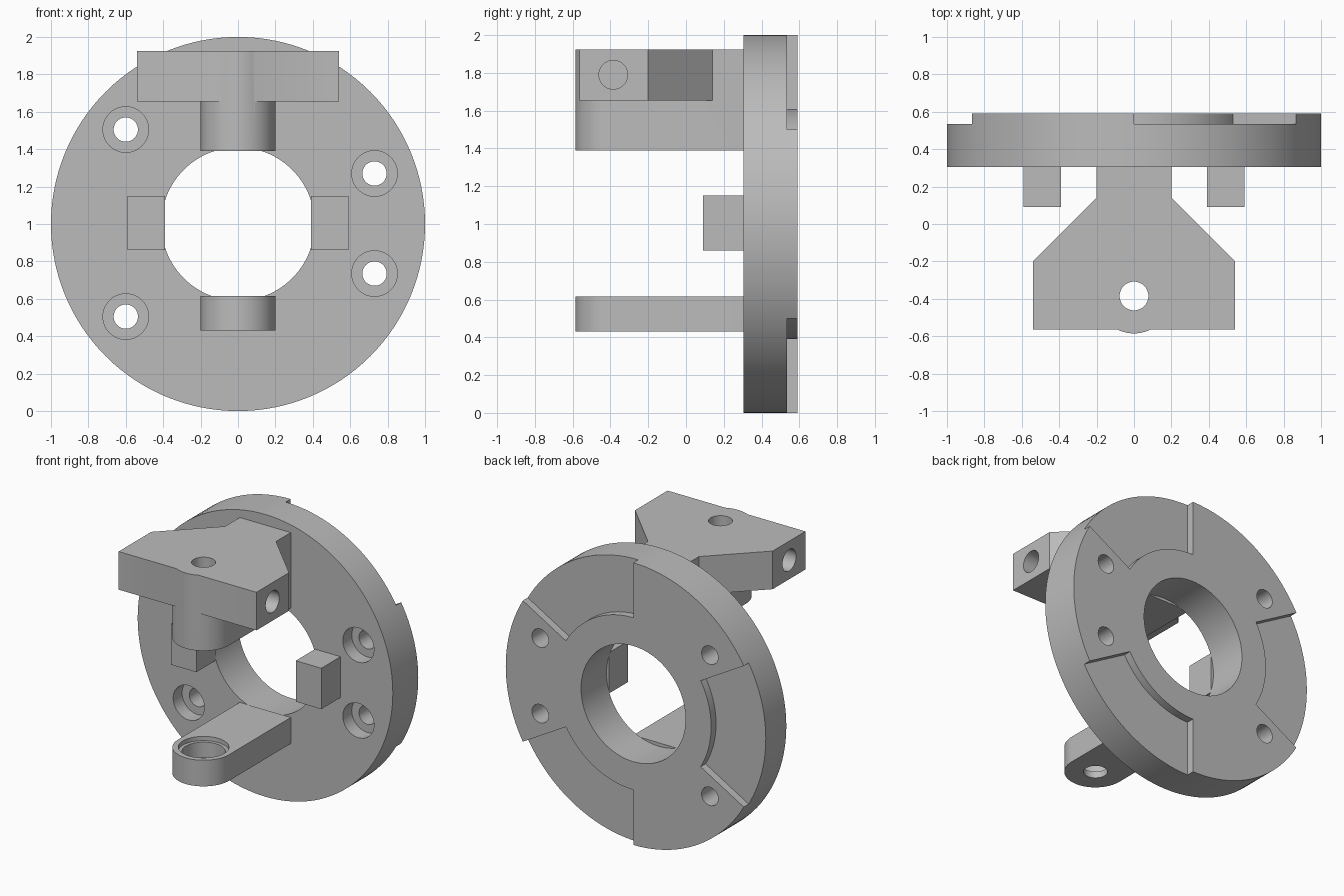
import bpy, bmesh, math
from mathutils import Vector

cube = bpy.data.objects.get("Cube")
if cube:
    bpy.data.objects.remove(cube, do_unlink=True)

grey = bpy.data.materials.new("machined grey")
grey.use_nodes = True
grey.diffuse_color = (0.5, 0.5, 0.5, 1)
grey.node_tree.nodes["Principled BSDF"].inputs["Base Color"].default_value = (0.5, 0.5, 0.5, 1)

PLACE = {"x": lambda a, b, h: Vector((h, a, b)),
         "y": lambda a, b, h: Vector((a, h, b)),
         "z": lambda a, b, h: Vector((a, b, h))}


def prism(name, outline, axis, low, high):
    """Extrude a 2D outline along an axis."""
    bm = bmesh.new()
    rings = [[bm.verts.new(PLACE[axis](a, b, h)) for a, b in outline] for h in (low, high)]
    for ring in rings:
        bm.faces.new(ring)
    n = len(outline)
    for i in range(n):
        j = (i + 1) % n
        bm.faces.new((rings[0][i], rings[0][j], rings[1][j], rings[1][i]))
    bmesh.ops.recalc_face_normals(bm, faces=bm.faces)
    mesh = bpy.data.meshes.new(name)
    bm.to_mesh(mesh)
    bm.free()
    mesh.materials.append(grey)
    obj = bpy.data.objects.new(name, mesh)
    bpy.context.collection.objects.link(obj)
    return obj


def arc(a, b, r, start, end, steps):
    angles = [math.radians(start + (end - start) * i / steps) for i in range(steps + 1)]
    return [(a + r * math.cos(t), b + r * math.sin(t)) for t in angles]


def cylinder(name, a, b, r, axis, low, high, steps=48):
    return prism(name, arc(a, b, r, 0, 360, steps)[:-1], axis, low, high)


def combine(obj, other, operation="DIFFERENCE"):
    mod = obj.modifiers.new("cut", "BOOLEAN")
    mod.operation, mod.solver, mod.object = operation, "EXACT", other
    bpy.context.view_layer.objects.active = obj
    bpy.ops.object.modifier_apply(modifier=mod.name)
    bpy.data.objects.remove(other, do_unlink=True)


def bore(obj, *args):
    combine(obj, cylinder("cutter", *args))


FRONT, BACK, STEP = 0.305, 0.59, 0.535
PIN_Y, ARM_R = -0.385, 0.2

# Flange disc with central bore
flange = cylinder("flange_disc", 0, 1, 1, "y", FRONT, BACK, 128)
bore(flange, 0, 1, 0.41, "y", 0, 1, 96)

# Counterbored bolt holes
for x, z in ((-0.6, 1.505), (-0.6, 0.505), (0.73, 1.27), (0.73, 0.735)):
    bore(flange, x, z, 0.065, "y", 0, 1)
    bore(flange, x, z, 0.122, "y", 0, FRONT + 0.1)

# Three coupling recesses on the back
for start in (30, 150, 270):
    sector = arc(0, 1, 0.61, start, start + 60, 24) + arc(0, 1, 1.2, start + 60, start, 24)
    combine(flange, prism("cutter", sector, "y", STEP, 1))

# Round-ended arms
arm_outline = [(ARM_R, FRONT), (-ARM_R, FRONT)] + arc(0, PIN_Y, ARM_R, 180, 360, 40)
lower = prism("lower_arm", arm_outline, "z", 0.43, 0.615)
upper = prism("upper_arm", arm_outline, "z", 1.39, 1.925)

# Wide mounting plate on the upper arm
half = [(ARM_R, FRONT), (ARM_R, 0.14), (0.54, -0.2), (0.54, -0.565)]
plate = prism("mounting_plate", half + [(-x, y) for x, y in reversed(half)], "z", 1.655, 1.925)
combine(upper, plate, "UNION")

# Pin holes, with stepped bearing pockets on the facing sides
for arm, inner, way in ((lower, 0.615, -1), (upper, 1.39, 1)):
    bore(arm, 0, PIN_Y, 0.077, "z", 0, 3)
    for r, depth in ((0.163, 0.03), (0.14, 0.14)):
        ends = sorted((inner - way * 0.1, inner + way * depth))
        bore(arm, 0, PIN_Y, r, "z", *ends)

# Blind side holes in the plate
for side in (-1, 1):
    bore(upper, PIN_Y, 1.79, 0.076, "x", *sorted((side * 0.26, side * 0.7)))

# Stop blocks beside the bore
blocks = []
for side, label in ((1, "left"), (-1, "right")):
    outline = [(side * x, z) for x, z in ((0.39, 0.86), (0.59, 0.86), (0.59, 1.15), (0.39, 1.15))]
    blocks.append(prism(label + "_stop_block", outline, "y", 0.09, FRONT))

# Smooth curved walls, sharp edges
bpy.ops.object.select_all(action="DESELECT")
for obj in (flange, lower, upper):
    obj.select_set(True)
bpy.context.view_layer.objects.active = flange
bpy.ops.object.shade_smooth_by_angle(angle=math.radians(30))
